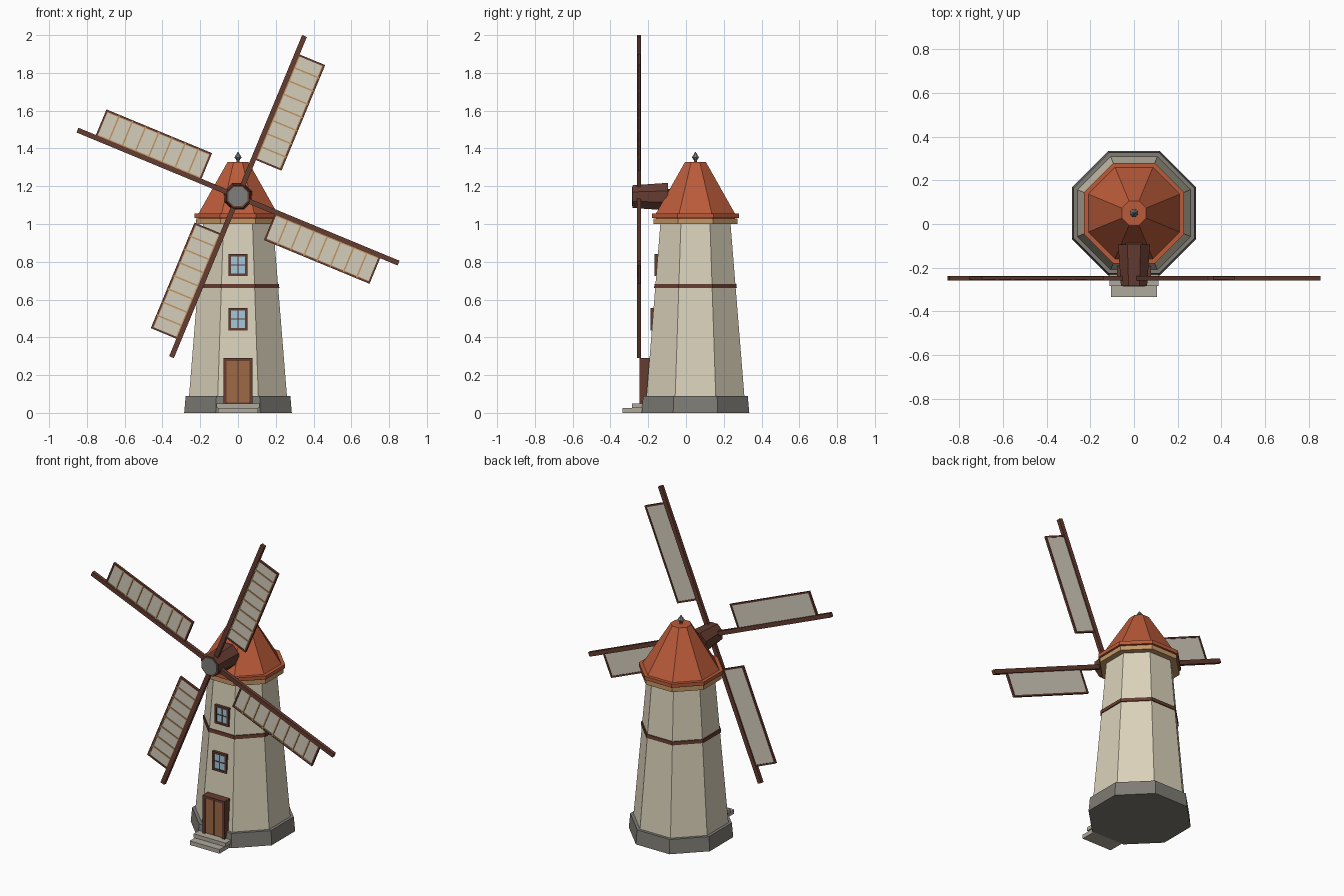
import bpy, bmesh
from math import pi, cos, radians
from mathutils import Matrix, Vector

cube = bpy.data.objects.get("Cube")
if cube:
    bpy.data.objects.remove(cube)


def material(name, rgb):
    m = bpy.data.materials.new(name)
    m.use_nodes = True
    m.diffuse_color = (*rgb, 1)
    m.node_tree.nodes["Principled BSDF"].inputs["Base Color"].default_value = (*rgb, 1)
    return m


PLASTER = material("cream plaster", (0.70, 0.64, 0.49))
CLOTH = material("sail cloth", (0.66, 0.61, 0.50))
ROOF = material("terracotta", (0.50, 0.105, 0.042))
DARK = material("dark wood", (0.13, 0.045, 0.03))
TAN = material("pale wood", (0.55, 0.31, 0.13))
DOOR = material("door wood", (0.34, 0.14, 0.06))
STONE = material("plinth stone", (0.21, 0.20, 0.175))
STEP = material("step stone", (0.43, 0.40, 0.34))
GLASS = material("window glass", (0.36, 0.58, 0.72))
METAL = material("grey metal", (0.21, 0.21, 0.20))

AXIS_Y = 0.05      # tower centre line
HUB = Vector((0, -0.248, 1.145))


def finish(name, bm, mat):
    mesh = bpy.data.meshes.new(name)
    bm.to_mesh(mesh)
    bm.free()
    mesh.materials.append(mat)
    obj = bpy.data.objects.new(name, mesh)
    bpy.context.collection.objects.link(obj)
    return obj


def add_box(bm, x, y, z):
    """Add a box given its (min, max) on each axis."""
    size = [b - a for a, b in (x, y, z)]
    mid = [(a + b) / 2 for a, b in (x, y, z)]
    bmesh.ops.create_cube(bm, size=1, matrix=Matrix.Translation(mid) @ Matrix.Diagonal((*size, 1)))


def boxes(name, mat, *spans, turn=None):
    bm = bmesh.new()
    for span in spans:
        add_box(bm, *span)
    if turn:
        bm.transform(turn)
    return finish(name, bm, mat)


def octagon(name, mat, low, high, z0, z1, place=None):
    """Eight-sided frustum; low and high are centre-to-flat distances."""
    bm = bmesh.new()
    k = 1 / cos(pi / 8)
    bmesh.ops.create_cone(bm, cap_ends=True, segments=8, radius1=low * k, radius2=high * k,
                          depth=z1 - z0, matrix=Matrix.Translation((0, 0, (z0 + z1) / 2))
                          @ Matrix.Rotation(pi / 8, 4, 'Z'))
    bm.transform(place or Matrix.Translation((0, AXIS_Y, 0)))
    return finish(name, bm, mat)


def wall_y(z):
    """Front face of the tapering tower at a height."""
    return AXIS_Y - (0.259 - 0.0804 * (z - 0.09))


# Tower body
octagon("plinth", STONE, 0.285, 0.277, 0, 0.09)
octagon("tower_wall", PLASTER, 0.259, 0.185, 0.09, 1.01)
octagon("tower_band", DARK, 0.219, 0.217, 0.66, 0.682)

# Roof
octagon("eave_collar", TAN, 0.222, 0.222, 1.0, 1.028)
octagon("roof_eave", ROOF, 0.23, 0.23, 1.032, 1.055)
octagon("eave_filler", ROOF, 0.21, 0.21, 1.02, 1.04)
octagon("roof", ROOF, 0.212, 0.056, 1.05, 1.327)
octagon("finial_stem", METAL, 0.008, 0.008, 1.32, 1.345)
octagon("finial_lower", METAL, 0.006, 0.019, 1.335, 1.353)
octagon("finial_upper", METAL, 0.019, 0.001, 1.353, 1.382)

# Windows: frame with cross bars over a glass pane
for label, z0, z1 in (("upper", 0.725, 0.842), ("lower", 0.437, 0.556)):
    front = wall_y(z0) - 0.008
    back = wall_y(z1) + 0.01
    mid = (z0 + z1) / 2
    depth, bar = (front, back), (front + 0.003, back)
    boxes(label + "_window_frame", DARK,
          ((-0.05, -0.037), depth, (z0, z1)), ((0.037, 0.05), depth, (z0, z1)),
          ((-0.037, 0.037), depth, (z0, z0 + 0.013)), ((-0.037, 0.037), depth, (z1 - 0.013, z1)),
          ((-0.003, 0.003), bar, (z0 + 0.013, z1 - 0.013)),
          ((-0.037, 0.037), bar, (mid - 0.003, mid + 0.003)))
    boxes(label + "_window_glass", GLASS,
          ((-0.037, 0.037), (front + 0.006, back), (z0 + 0.013, z1 - 0.013)))

# Door and steps
jamb = (-0.247, -0.17)
boxes("door_frame", DARK, ((-0.078, -0.061), jamb, (0.05, 0.29)), ((0.061, 0.078), jamb, (0.05, 0.29)),
      ((-0.061, 0.061), jamb, (0.274, 0.29)), ((-0.061, 0.061), (-0.235, -0.17), (0.05, 0.274)))
boxes("door_leaves", DOOR, ((-0.061, -0.002), (-0.241, -0.233), (0.056, 0.274)),
      ((0.002, 0.061), (-0.241, -0.233), (0.056, 0.274)))
boxes("steps", STEP, ((-0.105, 0.105), (-0.335, -0.2), (0, 0.026)),
      ((-0.113, 0.113), (-0.285, -0.2), (0.026, 0.05)))

# Hub: tapered axle housing with a metal cap, both pointing forward
forward = Matrix.Translation((0, 0, HUB.z)) @ Matrix.Rotation(pi / 2, 4, 'X')
octagon("axle_housing", DARK, 0.073, 0.06, 0.095, 0.283, forward)
octagon("hub_cap", METAL, 0.051, 0.051, 0.28, 0.287, forward)
boxes("axle", DARK, ((-0.04, 0.04), (-0.12, 0.03), (HUB.z - 0.04, HUB.z + 0.04)))

# Four sails, each drawn upright and then turned about the hub
START, END, INNER, OUTER = 0.215, 0.82, 0.012, 0.16
RUNGS = 7
for i in range(4):
    turn = Matrix.Translation(HUB) @ Matrix.Rotation(radians(22.5 + 90 * i), 4, 'Y')
    tag = f"sail_{i + 1}"
    boxes(tag + "_spar", DARK, ((-0.0135, 0.0135), (-0.011, 0.011), (0, 0.92)), turn=turn)
    rim = (-0.007, 0.007)
    boxes(tag + "_frame", DARK, ((OUTER - 0.01, OUTER), rim, (START, END)),
          ((INNER, OUTER - 0.01), rim, (START, START + 0.01)),
          ((INNER, OUTER - 0.01), rim, (END - 0.01, END)), turn=turn)
    boxes(tag + "_cloth", CLOTH, ((INNER, OUTER - 0.008), (-0.003, 0.003), (START + 0.008, END - 0.008)),
          turn=turn)
    gap = (END - START) / (RUNGS + 1)
    heights = [START + gap * (n + 1) for n in range(RUNGS)]
    boxes(tag + "_rungs", TAN,
          *[((INNER, OUTER - 0.004), (-0.008, -0.002), (h - 0.004, h + 0.004)) for h in heights],
          ((INNER, INNER + 0.007), (-0.006, -0.002), (START + 0.01, END - 0.01)),
          ((OUTER - 0.014, OUTER - 0.009), (-0.006, -0.002), (START + 0.01, END - 0.01)),
          turn=turn)
